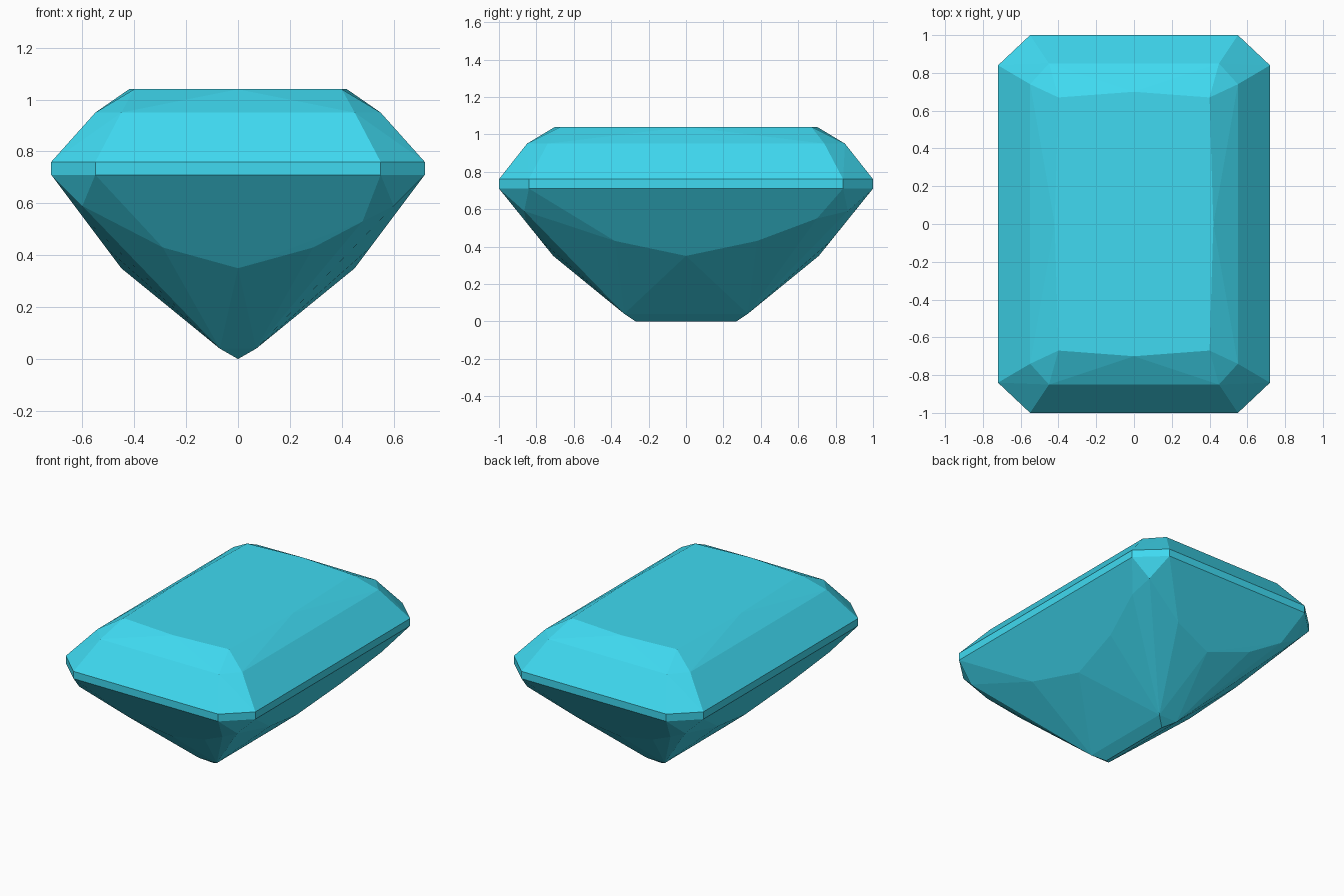
import bpy, bmesh, math

if "Cube" in bpy.data.objects:
    bpy.data.objects.remove(bpy.data.objects["Cube"])

# key points of one quarter: (x, y, z), mirrored in x and y
quarter = [
    (0.40, 0.67, 1.04), (0.00, 0.70, 1.04), (0.42, 0.00, 1.04),   # table
    (0.45, 0.85, 0.95), (0.55, 0.74, 0.95),                       # crown break
    (0.55, 1.00, 0.76), (0.72, 0.84, 0.76),                       # girdle top
    (0.55, 1.00, 0.71), (0.72, 0.84, 0.71),                       # girdle bottom
    (0.60, 0.865, 0.59),                                          # corner facet tip
    (0.29, 0.774, 0.43), (0.51, 0.38, 0.43),                      # pavilion break
    (0.00, 0.71, 0.35), (0.45, 0.00, 0.35),
    (0.07, 0.33, 0.04), (0.00, 0.27, 0.00),                       # keel
]
# extra pavilion corners that only repeat by a half turn
half_turn = [(0.60, 0.70, 0.55), (0.48, -0.855, 0.53)]

points = {(sx * x, sy * y, z) for x, y, z in quarter
          for sx in (1, -1) for sy in (1, -1)}
points |= {(s * x, s * y, z) for x, y, z in half_turn for s in (1, -1)}

# facet the stone as a convex hull
bm = bmesh.new()
for p in sorted(points):
    bm.verts.new(p)
bmesh.ops.remove_doubles(bm, verts=bm.verts[:], dist=0.0001)
bmesh.ops.convex_hull(bm, input=bm.verts[:])
loose = [v for v in bm.verts if not v.link_faces]
bmesh.ops.delete(bm, geom=loose, context='VERTS')
bmesh.ops.dissolve_limit(bm, angle_limit=math.radians(0.5),
                         verts=bm.verts[:], edges=bm.edges[:])
bmesh.ops.recalc_face_normals(bm, faces=bm.faces[:])

mesh = bpy.data.meshes.new("cut_gemstone")
bm.to_mesh(mesh)
bm.free()
gem = bpy.data.objects.new("cut_gemstone", mesh)
bpy.context.collection.objects.link(gem)

# blue stone
mat = bpy.data.materials.new("blue_stone")
mat.diffuse_color = (0.05, 0.70, 0.88, 1.0)
mat.use_nodes = True
mat.node_tree.nodes["Principled BSDF"].inputs["Base Color"].default_value = mat.diffuse_color
mesh.materials.append(mat)
